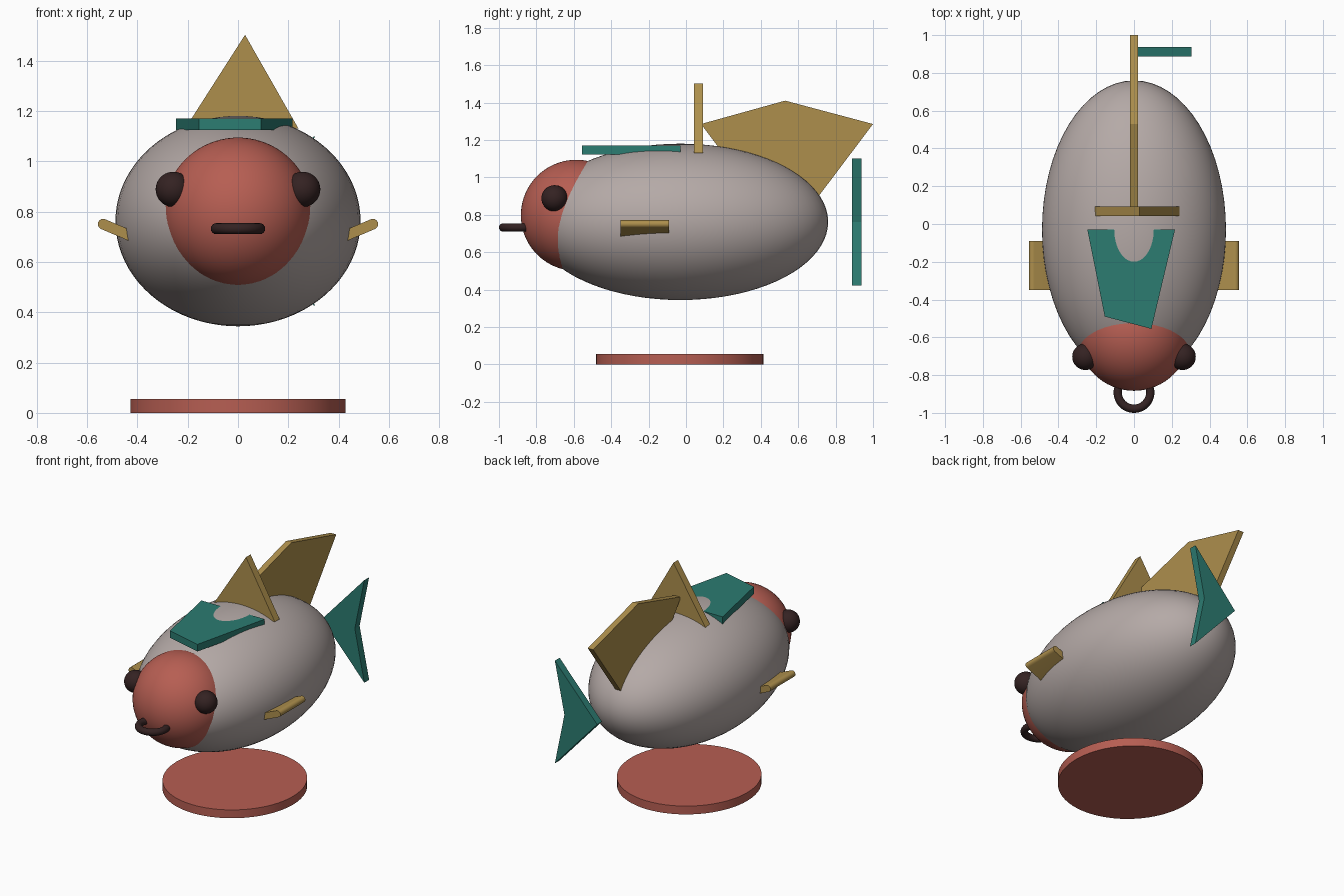
import bpy, bmesh, math
from mathutils import Vector

if "Cube" in bpy.data.objects:
    bpy.data.objects.remove(bpy.data.objects["Cube"])


def mat(name, col):
    m = bpy.data.materials.new(name)
    m.diffuse_color = (*col, 1)
    m.use_nodes = True
    m.node_tree.nodes["Principled BSDF"].inputs["Base Color"].default_value = m.diffuse_color
    return m


GREY = mat("warm grey", (0.46, 0.40, 0.385))
RED = mat("brick red", (0.47, 0.112, 0.085))
DARK = mat("dark brown", (0.034, 0.016, 0.016))
GOLD = mat("ochre gold", (0.42, 0.275, 0.073))
TEAL = mat("teal", (0.025, 0.20, 0.165))


def finish(name, m):
    o = bpy.context.object
    o.name = name
    o.data.materials.append(m)
    bpy.ops.object.transform_apply(location=False, rotation=True, scale=True)
    bpy.ops.object.shade_smooth_by_angle(angle=math.radians(35))
    return o


def ball(name, loc, radii, m):
    bpy.ops.mesh.primitive_uv_sphere_add(segments=64, ring_count=40, radius=1, location=loc)
    bpy.context.object.scale = radii
    return finish(name, m)


def plate(name, pts, axis, lo, hi, m):
    """Extrude a 2D outline along an axis; pts are the other two coordinates in order."""
    def place(p):
        v = list(p)
        v.insert(axis, lo)
        return Vector(v)
    bm = bmesh.new()
    face = bm.faces.new([bm.verts.new(place(p)) for p in pts])
    ext = bmesh.ops.extrude_face_region(bm, geom=[face])
    step = Vector((0, 0, 0))
    step[axis] = hi - lo
    bmesh.ops.translate(bm, vec=step,
                        verts=[g for g in ext["geom"] if isinstance(g, bmesh.types.BMVert)])
    bmesh.ops.recalc_face_normals(bm, faces=bm.faces)
    me = bpy.data.meshes.new(name)
    bm.to_mesh(me)
    bm.free()
    me.materials.append(m)
    o = bpy.data.objects.new(name, me)
    bpy.context.collection.objects.link(o)
    return o


# Body and head
ball("body", (0, -0.03, 0.762), (0.487, 0.79, 0.418), GREY)
ball("head", (0, -0.586, 0.797), (0.297, 0.297, 0.297), RED)

# Ring mouth
bpy.ops.mesh.primitive_torus_add(location=(0, -0.892, 0.732), major_radius=0.086,
                                 minor_radius=0.022, major_segments=48, minor_segments=16)
finish("mouth", DARK)

# Eyes and side fins, one per side
a = math.radians(23)
for side, s in (("left", -1), ("right", 1)):
    ball(side + "_eye", (s * 0.257, -0.703, 0.888), (0.07, 0.07, 0.07), DARK)
    # slab profile with a rounded outer end, root buried in the body
    cx, cz, r = 0.536, 0.75, 0.021
    prof = [(cx + r * math.cos(a + t), cz + r * math.sin(a + t))
            for t in [math.radians(-90 + 22.5 * i) for i in range(9)]]
    for sg in (1, -1):
        prof.append((cx - 0.2 * math.cos(a) - sg * r * math.sin(a),
                     cz - 0.2 * math.sin(a) + sg * r * math.cos(a)))
    fin = plate(side + "_fin", [(s * x, z) for x, z in prof], 1, -0.35, -0.09, GOLD)
    bpy.context.view_layer.objects.active = fin
    bpy.ops.object.select_all(action='DESELECT')
    fin.select_set(True)
    bpy.ops.object.shade_smooth_by_angle(angle=math.radians(35))

# Upright triangular fin across the back
plate("cross_fin", [(-0.21, 1.13), (0.24, 1.13), (0.028, 1.502)], 1, 0.043, 0.092, GOLD)

# Long fin along the spine, its lower point inside the body
plate("spine_fin", [(0.08, 1.285), (0.53, 1.41), (1.0, 1.285), (0.54, 0.675)], 0,
      -0.02, 0.02, GOLD)

# Flat back plate, with the body showing through its rear
plate("back_plate", [(-0.247, -0.03), (0.217, -0.03), (0.092, -0.555), (-0.155, -0.49)], 2,
      1.123, 1.170, TEAL)

# Notched tail
plate("tail", [(-0.005, 0.762), (0.305, 1.102), (0.235, 0.762), (0.305, 0.422)], 1,
      0.887, 0.937, TEAL)

# Base disc
bpy.ops.mesh.primitive_cylinder_add(vertices=64, radius=1, depth=1, location=(0, -0.033, 0.0275))
bpy.context.object.scale = (0.428, 0.447, 0.055)
finish("base", RED)
